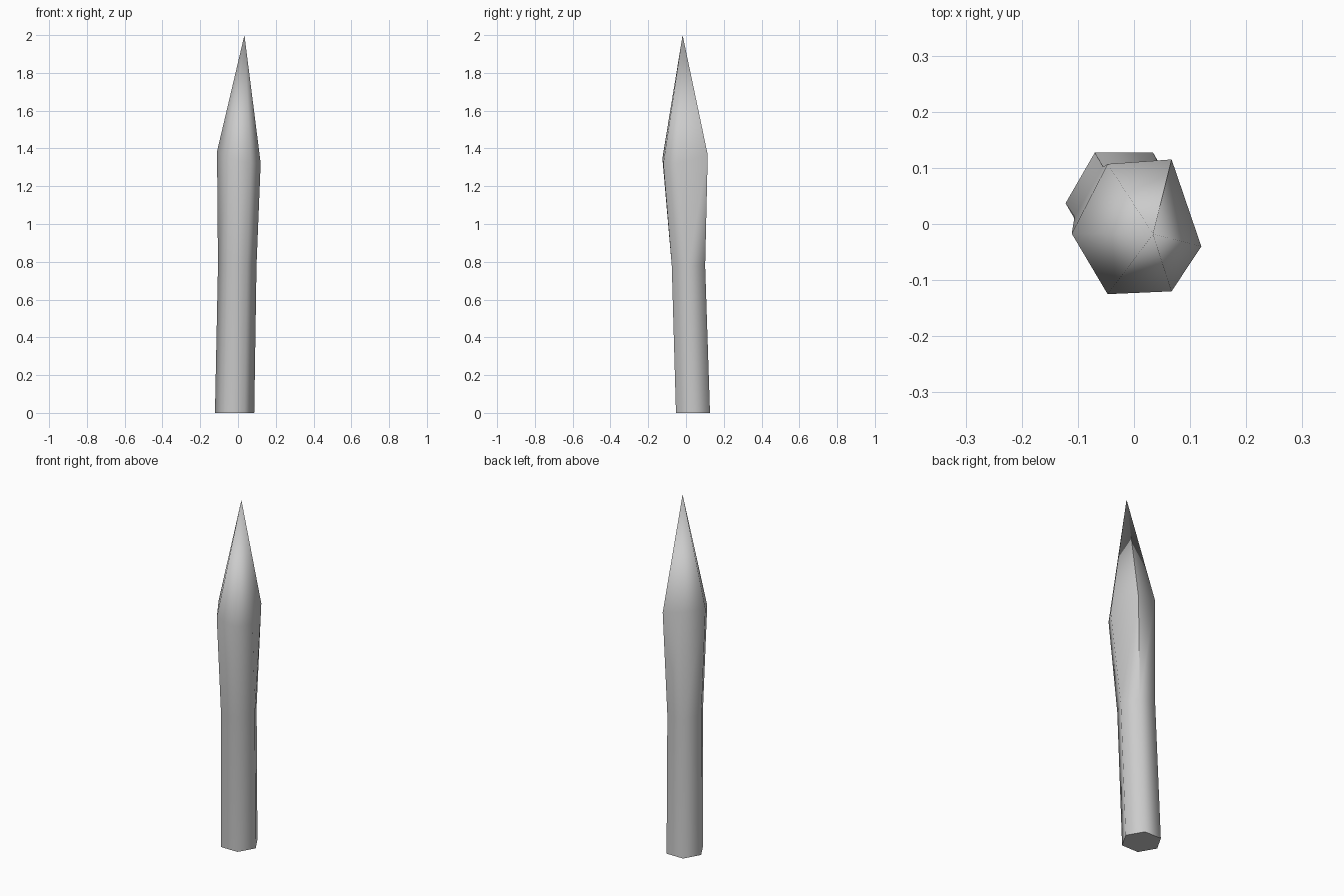
import bpy, bmesh, math

cube = bpy.data.objects.get("Cube")
if cube:
    bpy.data.objects.remove(cube)

# One plain grey
grey = bpy.data.materials.new("stone_grey")
grey.use_nodes = True
colour = (0.6, 0.6, 0.6, 1)
grey.diffuse_color = colour
grey.node_tree.nodes["Principled BSDF"].inputs["Base Color"].default_value = colour


def hexagon(cx, cy, z, r):
    """Level six-sided ring, starting at its right corner."""
    return [(cx + r * math.cos(math.pi * i / 3), cy + r * math.sin(math.pi * i / 3), z)
            for i in range(6)]


# Leaning shaft rings, then the wide, skewed and tilted shoulder ring
shoulder = [(0.12, -0.04), (0.067, 0.115), (-0.047, 0.107),
            (-0.111, -0.017), (-0.047, -0.125), (0.067, -0.12)]
rings = [hexagon(-0.018, 0.037, 0, 0.104),
         hexagon(-0.004, 0.013, 0.78, 0.102),
         [(x, y, 1.36 - 0.25 * x + 0.2 * y) for x, y in shoulder]]

bm = bmesh.new()
loops = [[bm.verts.new(p) for p in ring] for ring in rings]
bm.faces.new(loops[0][::-1])
for low, high in zip(loops, loops[1:]):
    for i in range(6):
        j = (i + 1) % 6
        bm.faces.new((low[i], low[j], high[j], high[i]))

# Pointed tip
apex = bm.verts.new((0.034, -0.018, 2))
for i in range(6):
    bm.faces.new((loops[-1][i], loops[-1][(i + 1) % 6], apex))

mesh = bpy.data.meshes.new("pointed_spike")
bm.to_mesh(mesh)
bm.free()
mesh.materials.append(grey)
spike = bpy.data.objects.new("pointed_spike", mesh)
bpy.context.collection.objects.link(spike)

# Soft sides, crisp base
bpy.context.view_layer.objects.active = spike
spike.select_set(True)
bpy.ops.object.shade_smooth_by_angle(angle=math.radians(65))
